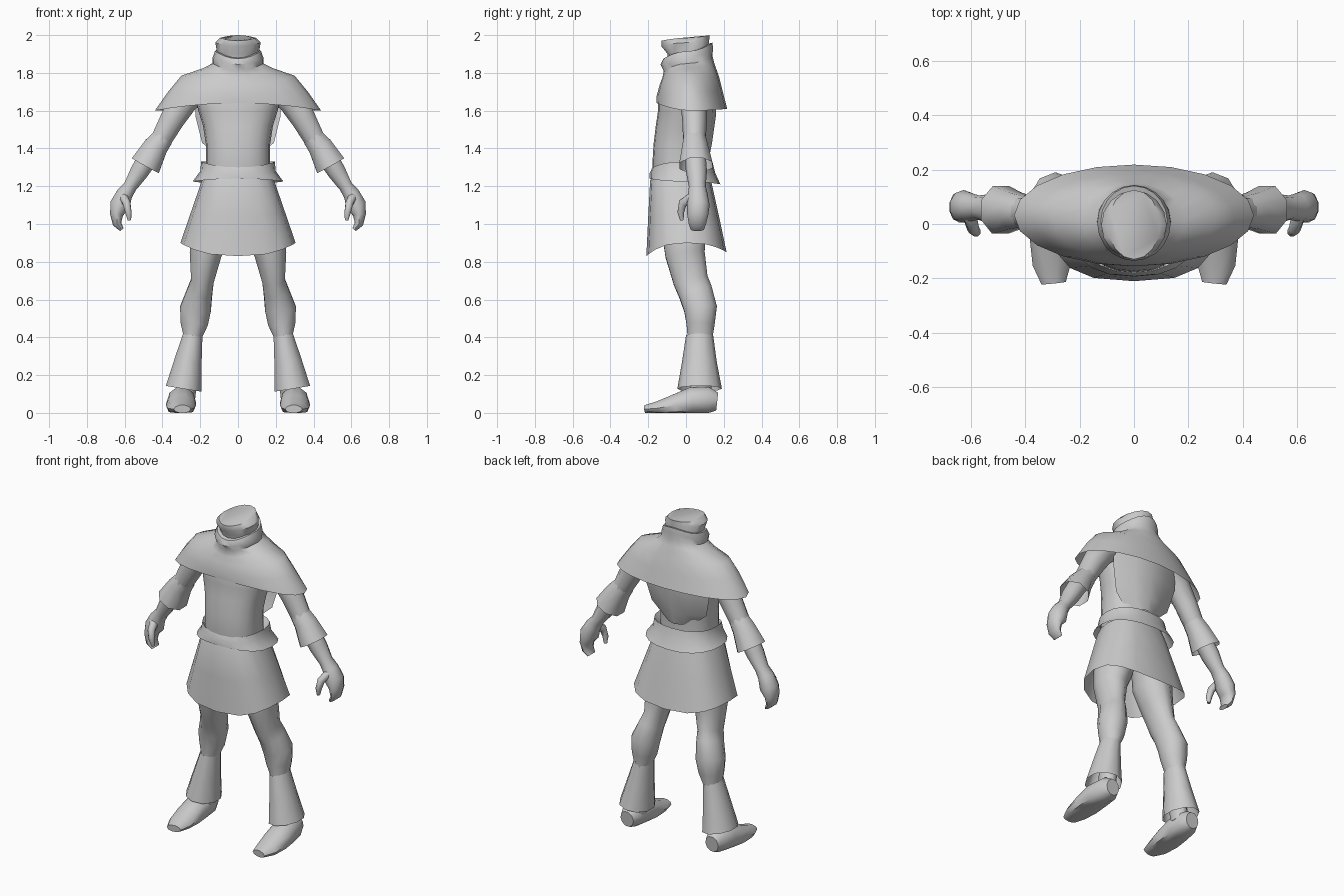
import bpy, bmesh, math
from mathutils import Vector

grey = bpy.data.materials.new("plain_grey")
grey.diffuse_color = (0.6, 0.6, 0.6, 1)


def finish(name, rings, closed=True, caps=(False, False), mirror=False, outward=True):
    """Skin a list of point rows into one smooth object."""
    bm = bmesh.new()
    rows = [[bm.verts.new(p) for p in r] for r in rings]
    n = len(rows[0])
    for a, b in zip(rows, rows[1:]):
        for i in range(n if closed else n - 1):
            j = (i + 1) % n
            bm.faces.new((a[i], a[j], b[j], b[i]))
    if caps[0]:
        bm.faces.new(rows[0])
    if caps[1]:
        bm.faces.new(rows[-1])
    if outward:
        bmesh.ops.recalc_face_normals(bm, faces=bm.faces)
    me = bpy.data.meshes.new(name)
    bm.to_mesh(me)
    bm.free()
    me.materials.append(grey)
    ob = bpy.data.objects.new(name, me)
    bpy.context.collection.objects.link(ob)
    bpy.ops.object.select_all(action='DESELECT')
    ob.select_set(True)
    bpy.context.view_layer.objects.active = ob
    bpy.ops.object.shade_smooth_by_angle(angle=math.radians(50))
    if mirror:
        ob.modifiers.new("mirror", 'MIRROR').use_mirror_merge = False
    return ob


def body(name, rings, p=1.0, n=20, caps=(False, False)):
    """Horizontal rings: half width, front y, back y, then z at front, side, back."""
    out = []
    for rx, yf, yb, zf, zs, zb in rings:
        row = []
        for i in range(n):
            t = 2 * math.pi * i / n
            c, s = math.cos(t), math.sin(t)
            x = rx * math.copysign(abs(c) ** p, c)
            y = (yf + yb) / 2 + (yb - yf) / 2 * math.copysign(abs(s) ** p, s)
            row.append((x, y, zs + ((zb if s > 0 else zf) - zs) * s * s))
        out.append(row)
    return finish(name, out, caps=caps)


def limb(name, path, ref=(0, 1, 0), n=10, caps=(True, True), floor=False):
    """Tube along a path of x, y, z, half thickness, half breadth; mirrored in x."""
    pts = [Vector(p[:3]) for p in path]
    ref = Vector(ref)
    out = []
    for k, p in enumerate(path):
        t = (pts[min(k + 1, len(pts) - 1)] - pts[max(k - 1, 0)]).normalized()
        u = ref.cross(t).normalized()
        v = t.cross(u)
        row = []
        for i in range(n):
            a = 2 * math.pi * (i + 0.5) / n
            q = pts[k] + u * p[3] * math.cos(a) + v * p[4] * math.sin(a)
            if floor:
                q.z = max(q.z, 0)
            row.append(q)
        out.append(row)
    return finish(name, out, caps=caps, mirror=True)


# Torso and neck
body("torso", [
    (.165, -.165, .10, 1.20, 1.20, 1.20),
    (.17, -.178, .10, 1.32, 1.32, 1.32),
    (.17, -.172, .10, 1.42, 1.42, 1.42),
    (.185, -.16, .115, 1.52, 1.52, 1.52),
    (.21, -.148, .13, 1.60, 1.60, 1.60),
    (.22, -.15, .13, 1.65, 1.65, 1.65),
    (.20, -.12, .12, 1.74, 1.74, 1.74)], p=.85, caps=(True, True))
body("neck", [
    (.11, -.10, .12, 1.82, 1.84, 1.86),
    (.11, -.097, .12, 1.90, 1.90, 1.91),
    (.12, -.13, .123, 1.94, 1.96, 1.975),
    (.095, -.13, .125, 1.97, 1.985, 2.0)], n=16, caps=(True, True))

# Shoulder cape with rolled collar
body("shoulder_cape", [
    (.108, -.095, .12, 1.88, 1.915, 1.955),
    (.122, -.12, .14, 1.875, 1.915, 1.96),
    (.135, -.135, .143, 1.845, 1.88, 1.93),
    (.135, -.118, .14, 1.81, 1.85, 1.89),
    (.185, -.125, .15, 1.775, 1.825, 1.85),
    (.30, -.14, .175, 1.735, 1.785, 1.78),
    (.37, -.155, .195, 1.68, 1.70, 1.70),
    (.44, -.155, .218, 1.64, 1.60, 1.61)])

# Cloth panel hanging down the back
panel = []
for w, y, z in [(.23, .165, 1.69), (.225, .158, 1.57), (.19, .138, 1.43), (.10, .122, 1.35)]:
    panel.append([(w * u, y - .07 * u * u, z) for u in (1, .5, 0, -.5, -1)])
back = finish("back_panel", panel, closed=False, outward=False)
if back.data.polygons[0].normal.y < 0:
    back.data.flip_normals()

# Belt and skirt
body("belt", [
    (.165, -.165, .10, 1.29, 1.29, 1.29),
    (.195, -.178, .14, 1.30, 1.33, 1.33),
    (.20, -.192, .155, 1.27, 1.28, 1.27),
    (.24, -.193, .182, 1.24, 1.225, 1.21)], p=.85)
body("skirt", [
    (.175, -.17, .12, 1.27, 1.27, 1.27),
    (.195, -.19, .135, 1.23, 1.22, 1.22),
    (.25, -.20, .175, 1.04, 1.06, 1.04),
    (.305, -.21, .215, .83, .90, .85)], p=.75, n=16)

# Arms, ending in a curled hand
limb("arm", [
    (.20, .04, 1.72, .07, .07), (.29, .04, 1.65, .08, .07),
    (.35, .045, 1.55, .068, .065), (.41, .045, 1.44, .058, .06),
    (.47, .05, 1.36, .055, .055), (.52, .055, 1.28, .052, .056),
    (.57, .06, 1.20, .038, .045), (.60, .062, 1.16, .045, .052),
    (.625, .065, 1.10, .056, .06), (.643, .062, 1.05, .036, .056),
    (.64, .06, 1.0, .024, .046), (.615, .06, .97, .012, .035)])
limb("thumb", [
    (.605, .035, 1.14, .025, .03), (.59, -.018, 1.11, .022, .024),
    (.58, -.028, 1.06, .018, .019), (.575, -.022, 1.02, .01, .01)], n=8)
limb("sleeve_cuff", [
    (.395, .045, 1.46, .060, .062), (.435, .048, 1.41, .070, .072),
    (.49, .052, 1.31, .088, .095)], n=8, caps=(False, False))

# Legs, flared trouser ends and shoes
limb("leg", [
    (.10, -.01, 1.15, .07, .12), (.145, -.01, .95, .11, .12),
    (.172, -.005, .84, .087, .108), (.188, .025, .70, .062, .095),
    (.203, .05, .64, .07, .093), (.225, .077, .55, .085, .09),
    (.232, .077, .47, .075, .077), (.24, .075, .40, .05, .068),
    (.27, .08, .08, .045, .055)], n=12)
limb("trouser_flare", [
    (.24, .072, .41, .055, .072), (.265, .071, .27, .077, .092),
    (.288, .072, .128, .10, .118)], n=10, caps=(False, False))
limb("shoe", [
    (.295, .165, .06, .05, .045), (.295, .12, .065, .075, .068),
    (.30, .03, .06, .08, .077), (.302, -.06, .04, .06, .08),
    (.302, -.15, .025, .038, .07), (.295, -.217, .02, .022, .045)],
    ref=(1, 0, 0), floor=True)
